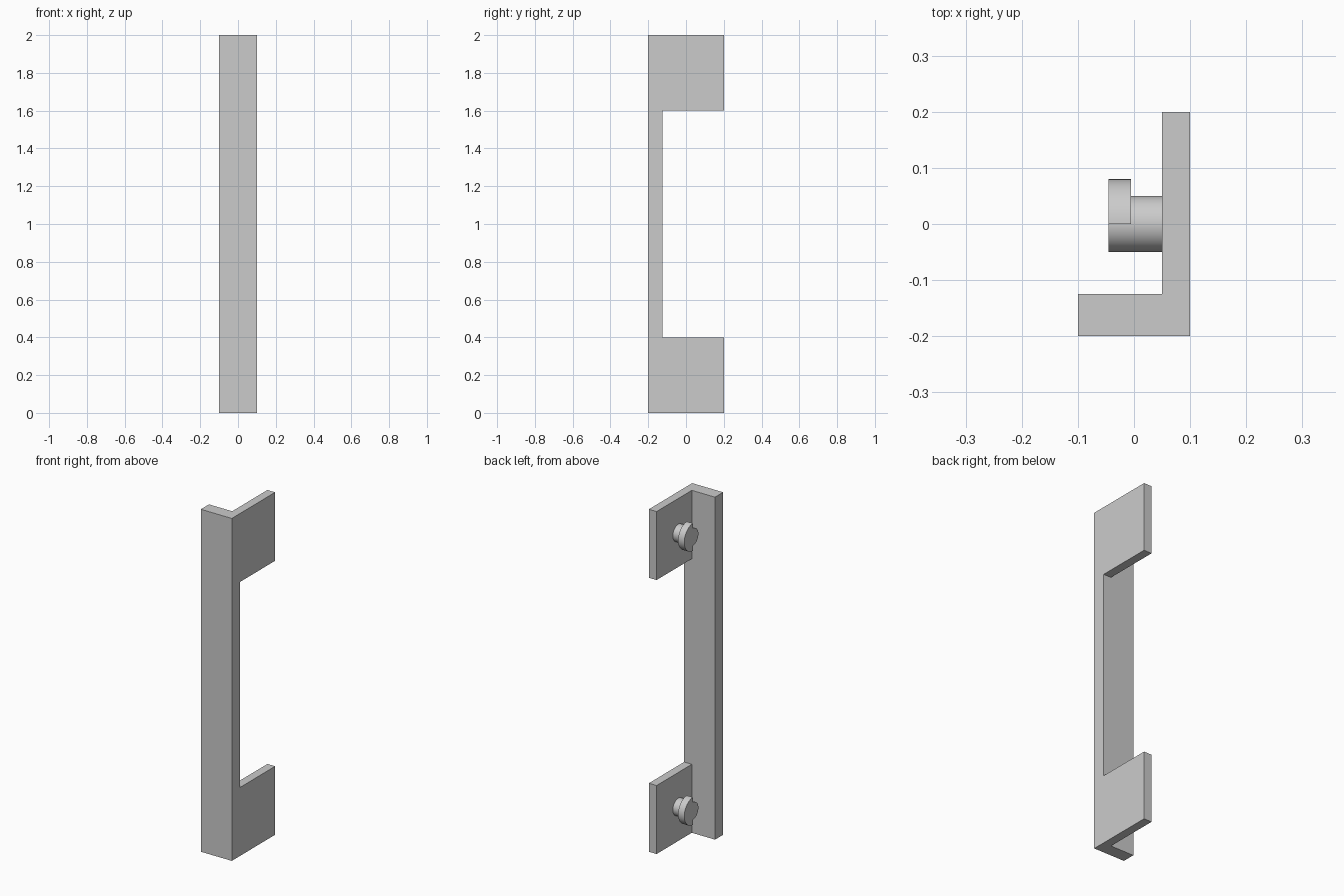
import bpy
import bmesh
from math import pi, sin, cos
from mathutils import Vector

cube = bpy.data.objects.get("Cube")
if cube:
    bpy.data.objects.remove(cube, do_unlink=True)

grey = bpy.data.materials.new("plain grey")
grey.use_nodes = True
colour = (0.6, 0.6, 0.6, 1)
grey.diffuse_color = colour
grey.node_tree.nodes["Principled BSDF"].inputs["Base Color"].default_value = colour


def prism(name, points, offset):
    """Extrude a closed outline of 3D points along an offset."""
    bm = bmesh.new()
    face = bm.faces.new([bm.verts.new(p) for p in points])
    new = bmesh.ops.extrude_face_region(bm, geom=[face])["geom"]
    bmesh.ops.translate(bm, vec=Vector(offset),
                        verts=[v for v in new if isinstance(v, bmesh.types.BMVert)])
    bmesh.ops.recalc_face_normals(bm, faces=bm.faces)
    mesh = bpy.data.meshes.new(name)
    bm.to_mesh(mesh)
    bm.free()
    mesh.materials.append(grey)
    obj = bpy.data.objects.new(name, mesh)
    bpy.context.collection.objects.link(obj)
    return obj


def select(obj):
    bpy.ops.object.select_all(action="DESELECT")
    obj.select_set(True)
    bpy.context.view_layer.objects.active = obj


def arc(radius, start, end, steps, x, z):
    """Points on an arc around the x axis; angle 0 points to +y."""
    angles = [start + (end - start) * i / steps for i in range(steps + 1)]
    return [(x, radius * cos(a), z + radius * sin(a)) for a in angles]


# Angle bar: L-shaped section over the full height
section = [(-0.1, -0.2), (0.1, -0.2), (0.1, 0.2), (0.05, 0.2), (0.05, -0.125), (-0.1, -0.125)]
bar = prism("angle_bar", [(x, y, 0) for x, y in section], (0, 0, 2))

# Notch in the side flange, leaving a mounting plate at each end
notch = prism("notch_cutter", [(0, -0.125, 0.4), (0, 0.3, 0.4), (0, 0.3, 1.6), (0, -0.125, 1.6)],
              (0.2, 0, 0))
notch.hide_render = True
cut = bar.modifiers.new("notch", "BOOLEAN")
cut.operation = "DIFFERENCE"
cut.solver = "EXACT"
cut.object = notch
select(bar)
bpy.ops.object.modifier_apply(modifier=cut.name)
bpy.data.objects.remove(notch, do_unlink=True)

# Locking pegs: round shaft with a half-round catch at the tip
TIP = -0.045
for level, z in (("lower", 0.2), ("upper", 1.8)):
    shaft = prism(level + "_peg_shaft", arc(0.05, 0, 2 * pi, 48, TIP, z)[:-1], (0.095, 0, 0))
    rim = arc(0.08, -pi / 2, pi / 2, 24, TIP, z) + arc(0.05, pi / 2, -pi / 2, 24, TIP, z)
    catch = prism(level + "_peg_catch", rim, (0.04, 0, 0))
    for part in (shaft, catch):
        select(part)
        bpy.ops.object.shade_smooth_by_angle()
